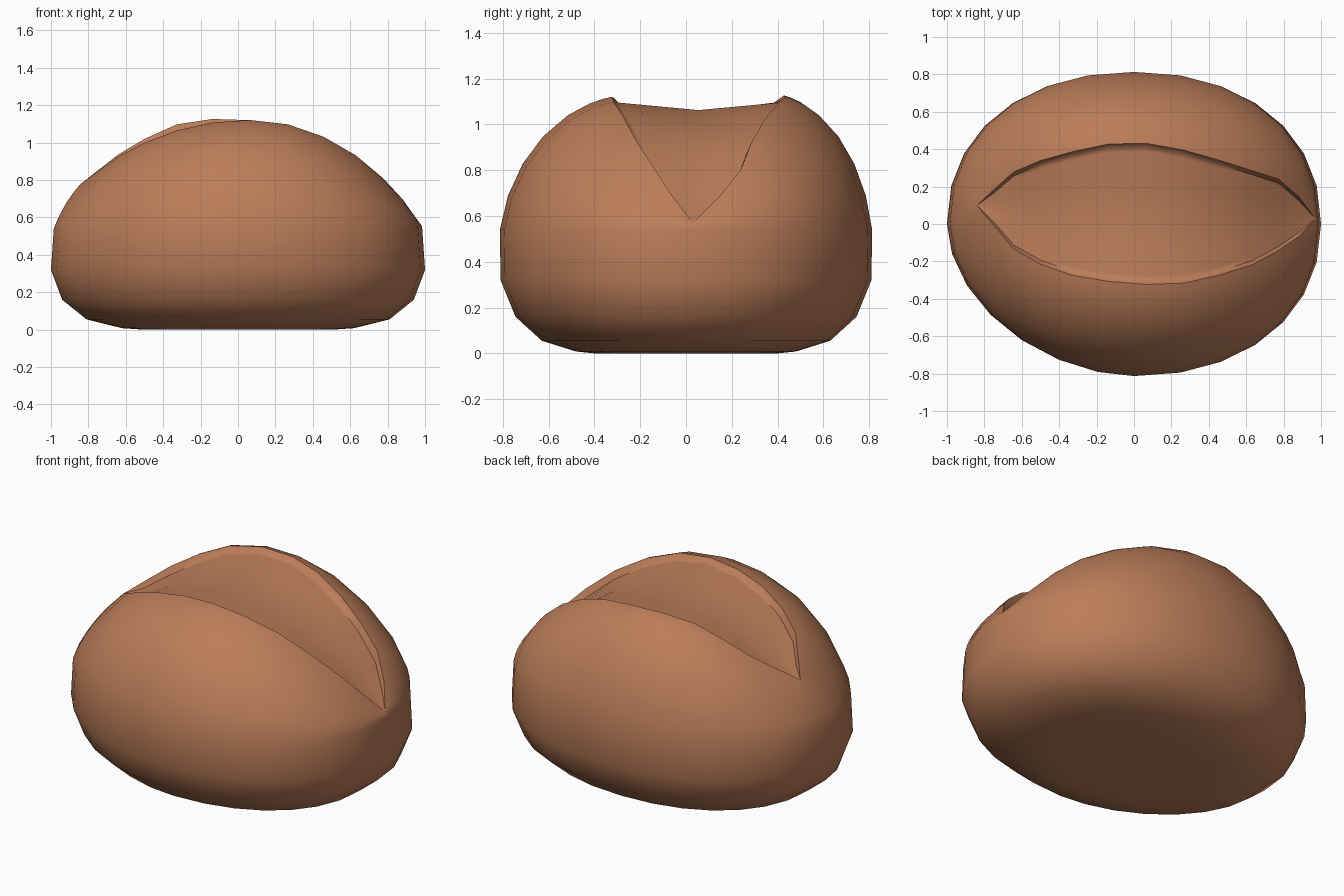
import bpy, bmesh, math

if "Cube" in bpy.data.objects:
    bpy.data.objects.remove(bpy.data.objects["Cube"])

# crust colour
crust = bpy.data.materials.new("baked crust brown")
crust.diffuse_color = (0.50, 0.205, 0.100, 1)
crust.use_nodes = True
crust.node_tree.nodes["Principled BSDF"].inputs["Base Color"].default_value = crust.diffuse_color


def lerp_table(table, x):
    for (x0, v0), (x1, v1) in zip(table, table[1:]):
        if x <= x1:
            k = max(0, (x - x0) / (x1 - x0))
            return v0 + (v1 - v0) * k
    return table[-1][1]


# plan of the split on top: rear and front lips, and lip heights
REAR = [(-.84, .10), (-.65, .275), (-.55, .325), (-.3, .395), (-.1, .435), (.12, .43),
        (.35, .375), (.6, .295), (.82, .225), (.97, .03)]
FRONT = [(-.84, .10), (-.63, -.15), (-.5, -.215), (-.3, -.285), (0, -.325), (.3, -.315),
         (.6, -.235), (.85, -.10), (.97, .03)]
HEIGHT_R = [(-.84, .78), (-.65, .93), (-.5, 1.02), (-.3, 1.11), (-.1, 1.13), (.1, 1.118),
            (.3, 1.08), (.5, 1.0), (.68, .89), (.83, .75), (.97, .57)]
HEIGHT_F = [(-.84, .78), (-.65, .92), (-.5, 1.0), (-.3, 1.075), (-.1, 1.115), (.1, 1.122),
            (.3, 1.093), (.5, 1.015), (.68, .90), (.85, .74), (.97, .57)]
# lower body rings: z, half width, half depth
RINGS = [(0, .50, .40), (.008, .62, .48), (.055, .81, .63), (.16, .94, .745),
         (.32, 1.0, .81), (.54, .985, .813)]
HALF = 14
N = HALF * 2


def rim(i):
    t = 2 * math.pi * i / N
    x = .065 + .905 * math.cos(t)
    if i % N <= HALF:
        return x, lerp_table(REAR, x), lerp_table(HEIGHT_R, x)
    return x, lerp_table(FRONT, x), lerp_table(HEIGHT_F, x)


def outline(i, z, a, b):
    t = 2 * math.pi * i / N
    c, s = math.cos(t), math.sin(t)
    # the front left corner is leaner than the others
    p = 2 / (1.85 if c < -.01 and s < -.01 else 2.18)
    return a * math.copysign(abs(c) ** p, c), b * math.copysign(abs(s) ** p, s), z


bm = bmesh.new()
rows = [[bm.verts.new(outline(i, *r)) for i in range(N)] for r in RINGS]

# shoulders bulging from the widest ring up to the lips, tight loop below the lip
for u in (.18, .36, .54, .72, .86, .95, 1):
    a = u * math.pi / 2
    row = []
    for i in range(N):
        bulge = .77 - .5 * max(0, -math.cos(2 * math.pi * i / N)) ** 4
        h = bulge * (1 - math.cos(a)) + (1 - bulge) * u
        v = bulge * math.sin(a) + (1 - bulge) * u
        e, r = outline(i, *RINGS[-1]), rim(i)
        row.append(bm.verts.new((e[0] + (r[0] - e[0]) * h, e[1] + (r[1] - e[1]) * h,
                                 e[2] + (r[2] - e[2]) * v)))
    rows.append(row)
for lo, hi in zip(rows, rows[1:]):
    for i in range(N):
        j = (i + 1) % N
        bm.faces.new((lo[i], lo[j], hi[j], hi[i]))
bm.faces.new(list(reversed(rows[0])))

# sunken floor of the split, spanning rear lip to front lip
top = rows[-1]
lines = []
for k in range(HALF + 1):
    if k in (0, HALF):
        lines.append([top[k]] * 9)
        continue
    back, front = top[k], top[(N - k) % N]
    width = back.co.y - front.co.y
    depth = min(.02 + .045 * abs(back.co.x), width * .2)
    inset = min(.022, width * .1) / width
    line = [back]
    for f in (inset, inset * 2, .27, .5, .73, 1 - inset * 2, 1 - inset):
        p = back.co.lerp(front.co, f)
        p.z -= depth + .035 * (1 - abs(2 * f - 1)) * min(1, width / .6)
        line.append(bm.verts.new(p))
    lines.append(line + [front])
for l0, l1 in zip(lines, lines[1:]):
    for a in range(8):
        vs = list(dict.fromkeys((l0[a], l0[a + 1], l1[a + 1], l1[a])))
        if len(vs) >= 3:
            bm.faces.new(vs)
bmesh.ops.recalc_face_normals(bm, faces=bm.faces)

mesh = bpy.data.meshes.new("bread_loaf")
bm.to_mesh(mesh)
bm.free()
mesh.materials.append(crust)
loaf = bpy.data.objects.new("bread_loaf", mesh)
bpy.context.collection.objects.link(loaf)
bpy.context.view_layer.objects.active = loaf
loaf.select_set(True)
bpy.ops.object.shade_smooth_by_angle(angle=math.radians(60))
